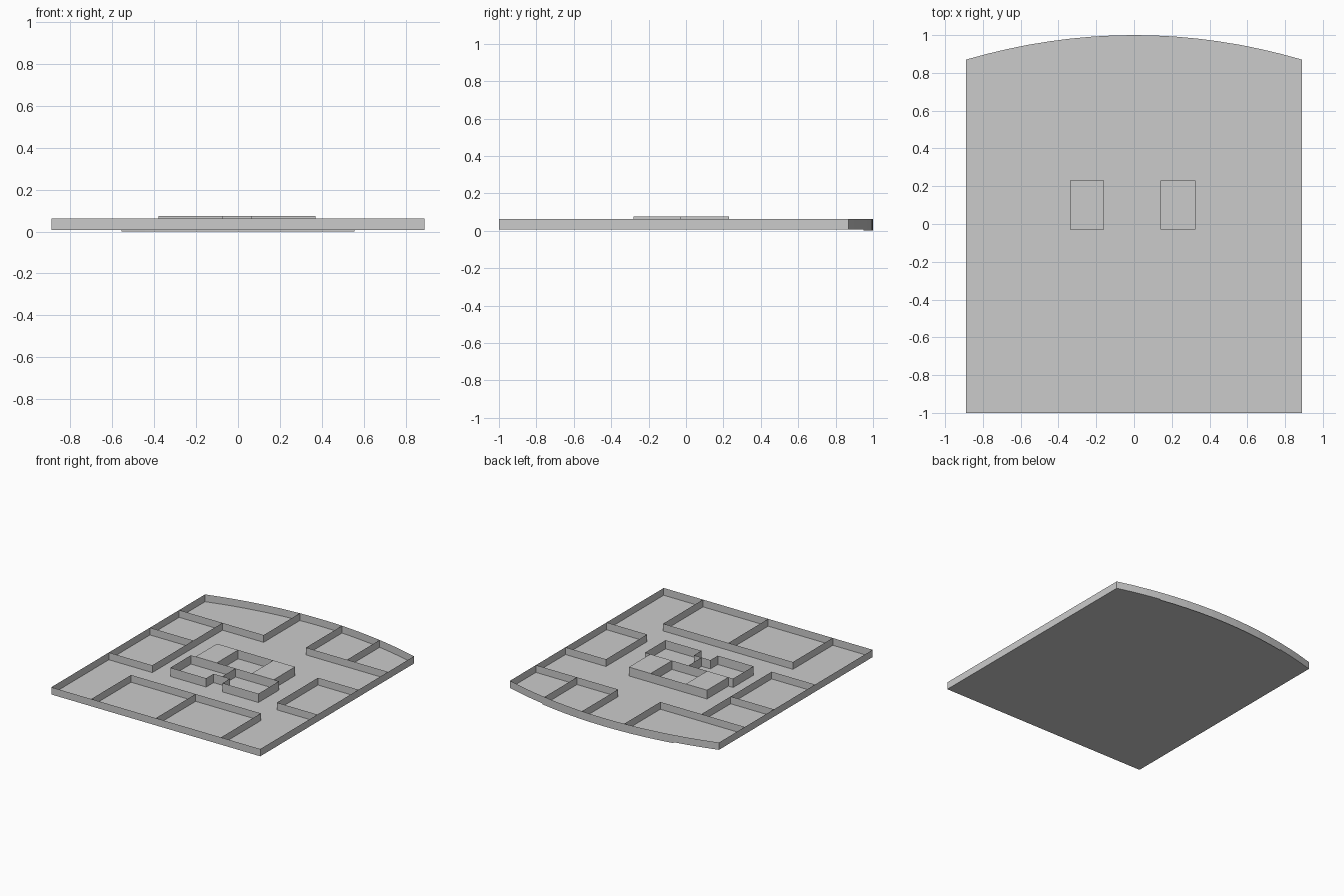
import bpy

if "Cube" in bpy.data.objects:
    bpy.data.objects.remove(bpy.data.objects["Cube"])

FLOOR, TOP, CORE = 0.007, 0.063, 0.075
W = 0.89


def arc_y(x):
    return 1.0 - 0.13 * (x / W) ** 2


def mesh_object(name, verts, faces):
    me = bpy.data.meshes.new(name)
    me.from_pydata(verts, [], faces)
    ob = bpy.data.objects.new(name, me)
    bpy.context.collection.objects.link(ob)
    return ob


def walls(name, paths, top, low=FLOOR):
    """Thin sheet walls standing on open plan paths."""
    verts, faces = [], []
    for path in paths:
        for a, b in zip(path, path[1:]):
            n = len(verts)
            verts += [(*a, low), (*b, low), (*b, top), (*a, top)]
            faces.append((n, n + 1, n + 2, n + 3))
    return mesh_object(name, verts, faces)


def plate(name, pts, z):
    return mesh_object(name, [(*p, z) for p in pts], [tuple(range(len(pts)))])


def rect(x0, x1, y0, y1):
    return [(x0, y0), (x1, y0), (x1, y1), (x0, y1)]


# Floor slab with a curved back edge
arc = [(W * i / 8, arc_y(W * i / 8)) for i in range(8, -9, -1)]
outline = [(-W, -1), (W, -1)] + arc
plate("floor", outline, FLOOR)

# Outer walls, and the slightly deeper middle of the curved wall
walls("outer_wall", [outline + outline[:1]], TOP)
walls("curved_wall_footing", [[p for p in arc if abs(p[0]) < 0.57]], FLOOR, 0)

# Front pair of rooms
walls("front_room_walls", [
    [(-0.55, -1), (-0.55, -0.515), (0.555, -0.515), (0.555, -1)],
    [(0, -1), (0, -0.515)]], TOP)

# Right side room
walls("right_room_walls", [
    [(W, -0.305), (0.545, -0.305), (0.545, 0.195), (W, 0.195)]], TOP)

# Back right rooms
walls("back_right_room_walls", [
    [(0.19, arc_y(0.19)), (0.19, 0.555), (W, 0.555)],
    [(0.54, 0.555), (0.54, arc_y(0.54))]], TOP)

# Left and back left rooms
walls("left_room_walls", [
    [(-W, -0.3), (-0.52, -0.3), (-0.52, 0.555)],
    [(-W, 0.2), (-0.52, 0.2)],
    [(-W, 0.555), (-0.17, 0.555), (-0.17, arc_y(0.17))]], TOP)

# Central core: two open front rooms with an entrance recess
walls("core_front_walls", [
    [(-0.38, -0.03), (-0.38, -0.28), (-0.075, -0.28), (-0.075, -0.19),
     (0.065, -0.19), (0.065, -0.28), (0.37, -0.28), (0.37, -0.03), (-0.38, -0.03)],
    [(0, -0.19), (0, -0.03)]], CORE)
plate("core_room_floor", [(0, -0.19), (0.065, -0.19), (0.065, -0.28),
                          (0.37, -0.28), (0.37, -0.03), (0, -0.03)], FLOOR + 0.002)

# Central core: back block with two covered shafts
walls("core_back_walls", [
    [(-0.34, -0.03), (-0.34, 0.23), (0.325, 0.23), (0.325, -0.03)],
    [(-0.16, -0.03), (-0.16, 0.23)],
    [(0.14, -0.03), (0.14, 0.23)]], CORE)
plate("left_shaft_cover", rect(-0.34, -0.16, -0.03, 0.23), CORE)
plate("right_shaft_cover", rect(0.14, 0.325, -0.03, 0.23), CORE)
